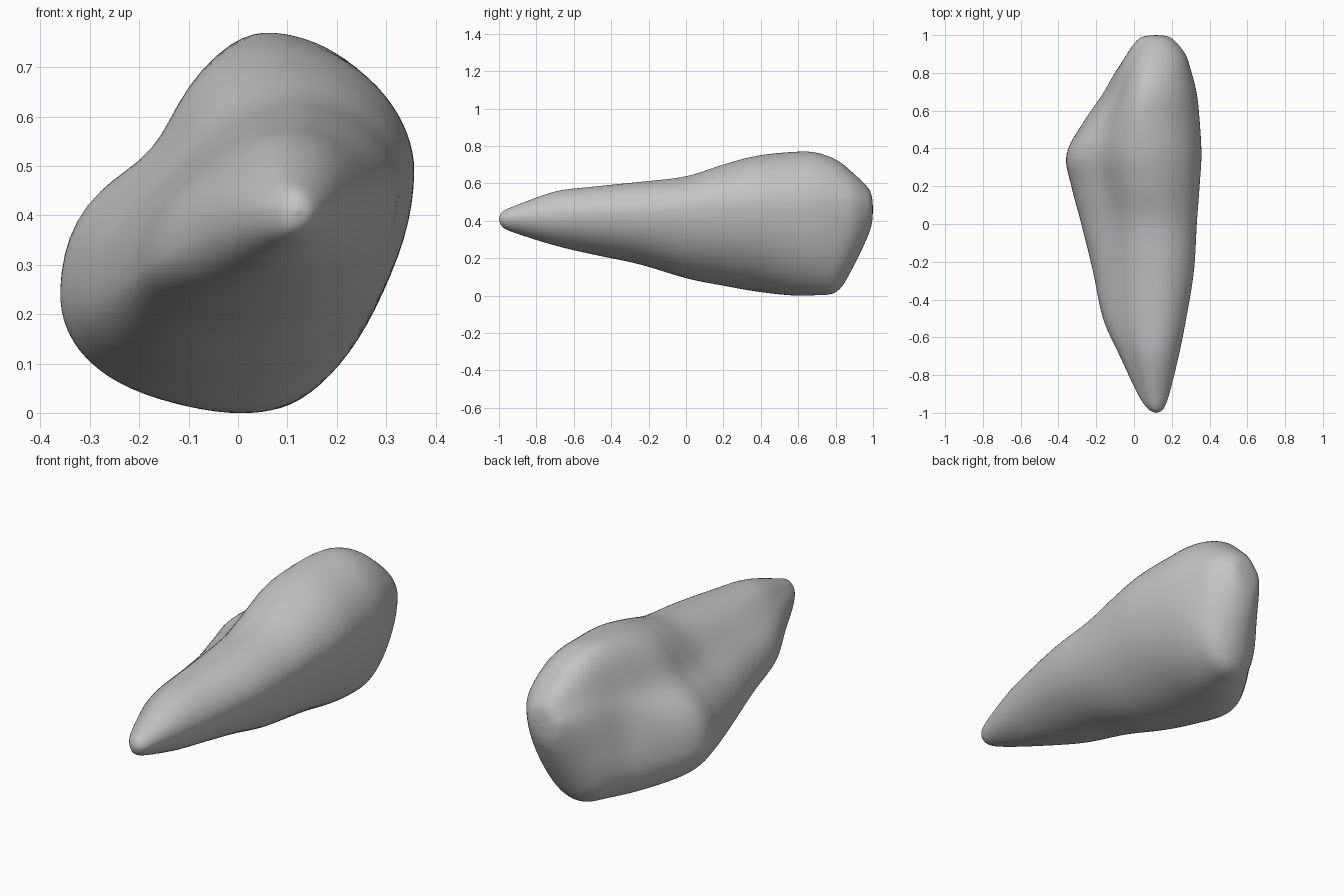
import bpy
import bmesh
import math
from mathutils import Vector

cube = bpy.data.objects.get("Cube")
if cube:
    bpy.data.objects.remove(cube, do_unlink=True)

RING = 80      # points around each section
STEPS = 7      # rings between two stations

# Stations along the stone: y, left x, right x, bottom z, top z,
# height of left point, height of right point, x of the crest
STATIONS = [
    (-1, .12, .12, .41, .41, .41, .41, .12),
    (-.98, .075, .155, .365, .45, .41, .41, .115),
    (-.9, .02, .187, .33, .485, .4, .42, .11),
    (-.7, -.075, .237, .267, .557, .37, .43, .11),
    (-.5, -.165, .277, .22, .582, .32, .44, .12),
    (-.25, -.218, .318, .167, .608, .28, .45, .13),
    (0, -.28, .333, .092, .638, .25, .46, .12),
    (.2, -.333, .348, .052, .702, .24, .48, .09),
    (.37, -.36, .358, .022, .747, .25, .49, .07),
    (.55, -.265, .348, .001, .768, .24, .49, .05),
    (.69, -.18, .333, .001, .767, .26, .49, .06),
    (.81, -.115, .303, .022, .723, .32, .49, .08),
    (.9, -.05, .272, .162, .65, .4, .49, .1),
    (.97, .01, .215, .31, .58, .45, .48, .11),
    (.994, .05, .175, .385, .53, .455, .47, .115),
    (1, .115, .12, .455, .46, .46, .46, .12),
]


def smooth_stations(rows, steps):
    """Catmull-Rom interpolation of whole station rows."""
    rows = [Vector(r) for r in rows]
    rows = [rows[0]] + rows + [rows[-1]]
    out = []
    for a, b, c, d in zip(rows, rows[1:], rows[2:], rows[3:]):
        for i in range(steps):
            t = i / steps
            out.append(b + (c - a) * (t / 2)
                       + (a * 2 - b * 5 + c * 4 - d) * (t * t / 2)
                       + (b * 3 - a - c * 3 + d) * (t ** 3 / 2))
    out.append(rows[-1])
    return out


def section(row):
    """Closed outline of four superellipse quarters through the extreme points."""
    y, left, right, bottom, top, z_left, z_right, x_top = row
    x_bottom = left + (right - left) * .42
    # A valley runs along the upper left shoulder
    valley = .06 + .12 * math.exp(-((y - .35) / .4) ** 2)
    points = []
    for i in range(RING):
        angle = math.tau * i / RING
        c, s = math.cos(angle), math.sin(angle)
        x_mid = x_top if s >= 0 else x_bottom
        z_mid = z_right if c >= 0 else z_left
        x_end = right if c >= 0 else left
        z_end = top if s >= 0 else bottom
        power = 2.2 if (s < 0 and c < 0) else 1.92
        scale = 1 - valley * math.exp(-((angle - math.radians(135)) / .35) ** 2)
        points.append(Vector((x_mid + (x_end - x_mid) * abs(c) ** (2 / power) * scale, y,
                              z_mid + (z_end - z_mid) * abs(s) ** (2 / power) * scale)))
    return points


def dent(point, centre, direction, depth, radius):
    """Press a soft hollow into the surface."""
    falloff = math.exp(-((point - centre).length / radius) ** 2)
    return point + direction.normalized() * depth * falloff


# Stone body, lofted from tip to blunt back
bm = bmesh.new()
rings = []
for row in smooth_stations(STATIONS, STEPS):
    ring = [dent(p, Vector((-.1, .72, .38)), Vector((1, -1, 0)), .028, .19)
            for p in section(row)]
    rings.append([bm.verts.new(p) for p in ring])
for low, high in zip(rings, rings[1:]):
    for i in range(RING):
        j = (i + 1) % RING
        bm.faces.new((low[i], low[j], high[j], high[i]))
bm.faces.new(rings[-1])
bmesh.ops.remove_doubles(bm, verts=bm.verts, dist=.0005)

# Soften the joins between section quarters
for _ in range(4):
    bmesh.ops.smooth_vert(bm, verts=bm.verts, factor=.4,
                          use_axis_x=True, use_axis_y=False, use_axis_z=True)
bmesh.ops.recalc_face_normals(bm, faces=bm.faces)

mesh = bpy.data.meshes.new("stone")
bm.to_mesh(mesh)
bm.free()
stone = bpy.data.objects.new("stone", mesh)
bpy.context.collection.objects.link(stone)
mesh.shade_smooth()

# Plain grey
grey = bpy.data.materials.new("stone grey")
grey.use_nodes = True
colour = (.55, .55, .55, 1)
grey.diffuse_color = colour
grey.node_tree.nodes["Principled BSDF"].inputs["Base Color"].default_value = colour
mesh.materials.append(grey)
